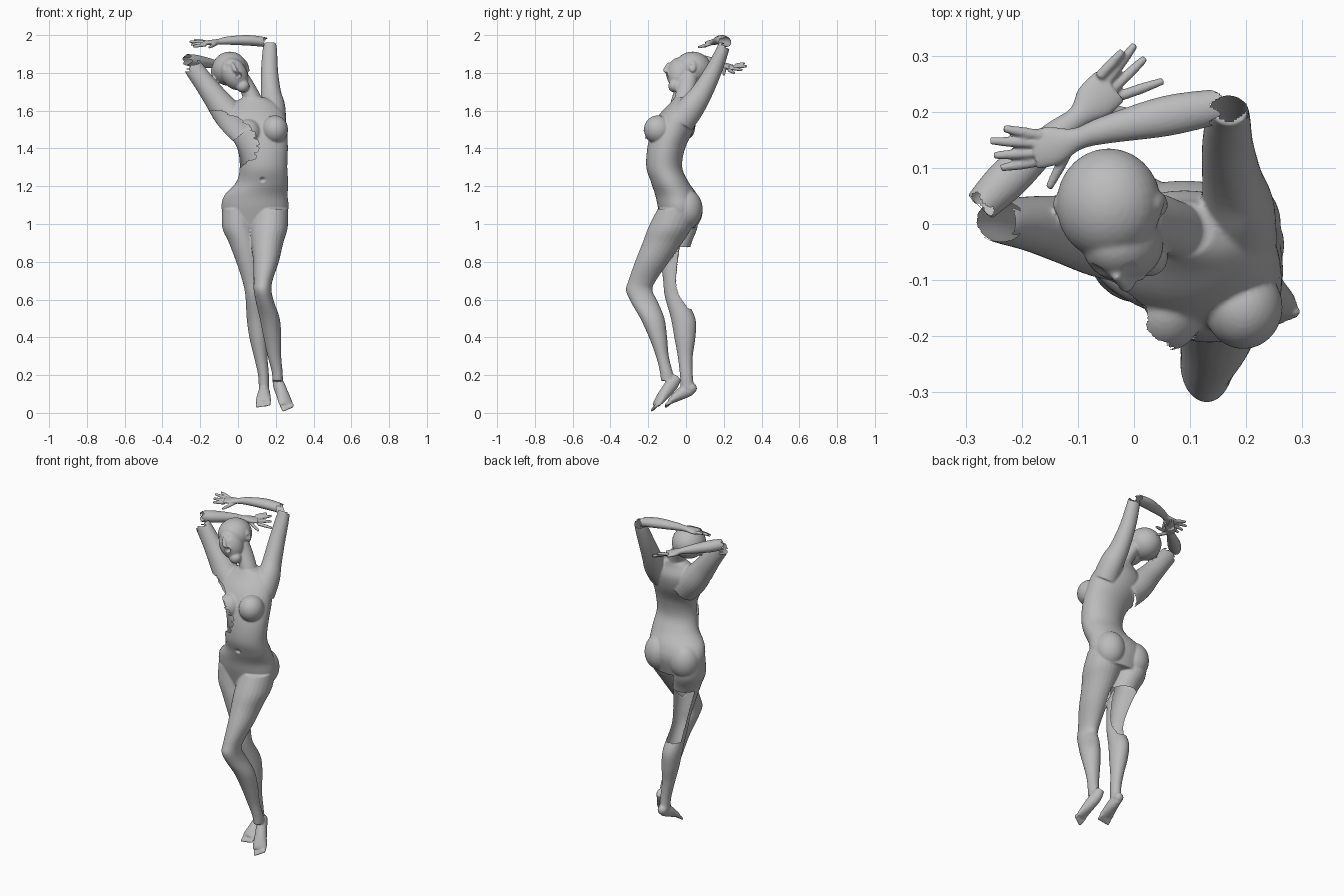
import bpy, bmesh, math
from mathutils import Vector, Matrix

mat = bpy.data.materials.new("matte grey")
mat.diffuse_color = (0.5, 0.5, 0.5, 1)


def tube(bm, pts, flat=False, seg=24, steps=5):
    """Closed limb through (x, y, z, half width, half depth) stations."""
    P = [Vector(p) for p in pts]
    path = []
    for i in range(len(P) - 1):
        a, b, c, d = P[max(i - 1, 0)], P[i], P[i + 1], P[min(i + 2, len(P) - 1)]
        for k in range(steps):
            t = k / steps
            path.append(0.5 * (2 * b + (c - a) * t + (2 * a - 5 * b + 4 * c - d) * t * t
                               + (3 * b - a - 3 * c + d) * t ** 3))
    path.append(P[-1])
    rings = []
    for i, p in enumerate(path):
        u, v = Vector((1, 0, 0)), Vector((0, 1, 0))
        if not flat:
            t = (path[min(i + 1, len(path) - 1)] - path[max(i - 1, 0)]).to_3d().normalized()
            u = t.cross(Vector((0, 0, 1))).normalized()
            v = u.cross(t)
        rings.append([bm.verts.new(p.to_3d() + u * p[3] * math.cos(2 * math.pi * k / seg)
                                   + v * p[4] * math.sin(2 * math.pi * k / seg)) for k in range(seg)])
    for r, s in zip(rings, rings[1:]):
        for k in range(seg):
            bm.faces.new((r[k], r[(k + 1) % seg], s[(k + 1) % seg], s[k]))
    bm.faces.new(rings[0][::-1])
    bm.faces.new(rings[-1])


def blob(bm, c, r, tilt=0, axis='Y'):
    m = Matrix.Translation(c) @ Matrix.Rotation(tilt, 4, axis) @ Matrix.Diagonal((*r, 1))
    bmesh.ops.create_uvsphere(bm, u_segments=28, v_segments=18, radius=1, matrix=m)


def digits(bm, roots, tips, r):
    for a, b in zip(roots, tips):
        m = [(p + q) / 2 for p, q in zip(a, b)]
        tube(bm, [(*a, r, r), (*m, r, r), (*b, r * .7, r * .7)], seg=10, steps=3)


def skin(bm, name, voxel, smooth):
    """Fuse the overlapping parts into one smooth skin."""
    bmesh.ops.recalc_face_normals(bm, faces=bm.faces)
    me = bpy.data.meshes.new(name)
    bm.to_mesh(me)
    bm.free()
    ob = bpy.data.objects.new(name, me)
    bpy.context.collection.objects.link(ob)
    mod = ob.modifiers.new("fuse", 'REMESH')
    mod.mode, mod.voxel_size = 'VOXEL', voxel
    mod = ob.modifiers.new("soften", 'SMOOTH')
    mod.factor, mod.iterations = 0.5, smooth
    bpy.context.view_layer.update()
    dg = bpy.context.evaluated_depsgraph_get()
    new = bpy.data.meshes.new_from_object(ob.evaluated_get(dg))
    ob.modifiers.clear()
    ob.data = new
    new.materials.clear()
    new.materials.append(mat)
    return ob


def edit(ob, dents=(), torn=lambda c, n: False):
    """Press small dents into the skin and remove the torn areas."""
    bm = bmesh.new()
    bm.from_mesh(ob.data)
    for c, r, push in dents:
        c, push = Vector(c), Vector(push)
        for v in bm.verts:
            d = (v.co - c).length
            if d < r:
                v.co += push * (1 - (d / r) ** 2)
    bm.normal_update()
    dead = [f for f in bm.faces if torn(f.calc_center_median(), f.normal)]
    bmesh.ops.delete(bm, geom=dead, context='FACES')
    for f in bm.faces:
        f.smooth = True
    bm.to_mesh(ob.data)
    bm.free()


def lerp(x, table):
    for (a, p), (b, q) in zip(table, table[1:]):
        if a <= x <= b:
            return p + (q - p) * (x - a) / (b - a)
    return None


body = bmesh.new()
# torso, hips to collar
tube(body, [(.09, -.035, .98, .15, .085), (.09, -.035, 1.08, .177, .112), (.095, -.05, 1.15, .168, .112),
            (.128, -.085, 1.22, .138, .1), (.135, -.115, 1.3, .126, .095), (.13, -.105, 1.4, .134, .1),
            (.1, -.07, 1.5, .16, .112), (.09, -.04, 1.58, .155, .1), (.09, -.02, 1.64, .11, .065),
            (.085, -.01, 1.67, .06, .05)], flat=True, seg=40)
# bust and buttocks
blob(body, (.195, -.148, 1.5), (.07, .075, .075))
blob(body, (.055, -.148, 1.48), (.07, .08, .075))
blob(body, (.005, .0, 1.07), (.087, .088, .105))
blob(body, (.175, .0, 1.08), (.087, .088, .105))
# forward bent leg
tube(body, [(.175, -.045, 1.08, .09, .105), (.165, -.085, .98, .098, .115), (.155, -.125, .9, .085, .105),
            (.148, -.18, .8, .068, .09), (.133, -.232, .7, .05, .073), (.13, -.248, .65, .047, .07),
            (.142, -.222, .59, .048, .072), (.168, -.178, .5, .053, .064), (.182, -.148, .4, .047, .048),
            (.193, -.125, .3, .036, .034), (.207, -.105, .22, .029, .034), (.21, -.095, .17, .028, .038)], flat=True)
# rear straight leg
tube(body, [(0, -.03, 1.08, .085, .1), (.005, -.04, .98, .088, .1), (.03, -.055, .9, .078, .085),
            (.055, -.065, .8, .065, .068), (.075, -.068, .7, .052, .053), (.085, -.06, .62, .046, .053),
            (.098, -.015, .5, .052, .065), (.108, -.006, .4, .048, .056), (.12, -.004, .3, .036, .04),
            (.135, .002, .2, .029, .034), (.138, .008, .13, .028, .036)], flat=True)
# feet with toes
tube(body, [(.205, -.045, .19, .022, .025), (.215, -.075, .15, .03, .035), (.235, -.115, .1, .034, .03),
            (.25, -.145, .06, .04, .02), (.256, -.158, .04, .038, .013)])
digits(body, [(.228 + .015 * i, -.152, .046) for i in range(5)],
       [(.243 + .0105 * i, -.185 + .005 * i, .008 + .005 * i) for i in range(5)], .009)
blob(body, (.138, .028, .13), (.028, .03, .03))
tube(body, [(.138, .03, .12, .022, .026), (.138, -.01, .11, .031, .034), (.136, -.05, .085, .037, .026),
            (.134, -.078, .065, .042, .017), (.133, -.088, .056, .038, .012)])
digits(body, [(.105 + .015 * i, -.078, .058) for i in range(5)],
       [(.101 + .016 * i, -.112, .029 + .003 * i) for i in range(5)], .009)
# upper arms
tube(body, [(.185, -.03, 1.54, .07, .075), (.185, .03, 1.62, .065, .07), (.175, .08, 1.69, .054, .058),
            (.167, .14, 1.8, .046, .046), (.168, .185, 1.9, .04, .036), (.17, .205, 1.955, .034, .03)])
tube(body, [(.03, -.035, 1.5, .08, .085), (-.05, -.02, 1.58, .078, .08), (-.12, -.01, 1.67, .062, .065),
            (-.18, 0, 1.75, .05, .055), (-.235, .005, 1.825, .04, .05), (-.25, .006, 1.845, .035, .045)])
# neck and head
tube(body, [(.095, -.02, 1.59, .06, .055), (.075, -.01, 1.67, .05, .05), (.04, .005, 1.74, .047, .05),
            (0, .015, 1.8, .05, .05)], flat=True)
blob(body, (-.045, .035, 1.822), (.094, .1, .09), -.35)
blob(body, (-.02, -.035, 1.795), (.068, .068, .09), -.45)
blob(body, (.025, -.06, 1.73), (.036, .034, .033), -.4)
tube(body, [(-.035, -.09, 1.85, .008, .01), (-.022, -.103, 1.828, .01, .012), (-.014, -.108, 1.813, .015, .012),
            (-.01, -.1, 1.805, .013, .008)], seg=12)
blob(body, (-.004, -.094, 1.79), (.024, .013, .022), -.4)
# ears
for x, z in ((.046, 1.835), (-.13, 1.795)):
    blob(body, (x, .035, z), (.011, .02, .034), -.3)

figure = skin(body, "body", .005, 5)

chest_edge = [(1.3, 0), (1.35, .09), (1.42, .11), (1.5, .075), (1.55, .02), (1.6, -.09)]


def body_torn(c, n):
    jag = .008 * math.sin(c.z * 150) + .005 * math.sin(c.z * 310)
    edge = lerp(c.z, chest_edge)
    if edge is not None and n.y < -.05 and c.x < edge + jag:
        return True
    # rear leg, back of thigh and knee
    if .56 < c.z + jag < .88 and n.y > .3 and c.x < .125 and c.y > -.085:
        return True
    # open elbows
    return (c - Vector((.17, .21, 1.97))).length < .04 + jag or \
           (c - Vector((-.265, .005, 1.865))).length < .055 + jag


edit(figure, [((.002, -.106, 1.787), .017, (.004, .026, 0)),       # open mouth
              ((-.003, -.088, 1.86), .02, (0, .007, 0)),            # eye sockets
              ((-.066, -.088, 1.835), .02, (0, .007, 0)),
              ((.048, .028, 1.835), .014, (-.007, 0, 0)),           # ear hollow
              ((.13, -.19, 1.235), .016, (0, .012, 0))],            # navel
     body_torn)

# left forearm and hand, crossing above the head
bm = bmesh.new()
tube(bm, [(.165, .212, 1.96, .03, .025), (.06, .193, 1.972, .036, .028), (-.05, .168, 1.971, .025, .022),
          (-.1, .152, 1.965, .02, .016), (-.14, .14, 1.961, .034, .014), (-.178, .133, 1.958, .036, .012)])
digits(bm, [(-.168, .158, 1.963), (-.175, .144, 1.962), (-.173, .127, 1.957), (-.168, .112, 1.95), (-.115, .135, 1.955)],
       [(-.232, .17, 1.975), (-.256, .148, 1.966), (-.25, .122, 1.95), (-.237, .1, 1.94), (-.152, .064, 1.935)], .0095)
arm = skin(bm, "left_forearm", .0035, 3)
edit(arm, torn=lambda c, n: c.x > .145 + .01 * math.sin(c.y * 200))

# right forearm and hand, reaching behind the head
bm = bmesh.new()
tube(bm, [(-.275, .03, 1.87, .03, .03), (-.22, .085, 1.862, .037, .033), (-.14, .158, 1.85, .026, .024),
          (-.1, .19, 1.842, .021, .017), (-.072, .218, 1.835, .036, .015), (-.042, .246, 1.828, .037, .013)])
digits(bm, [(-.062, .262, 1.84), (-.048, .254, 1.832), (-.035, .243, 1.825), (-.025, .228, 1.815), (-.075, .205, 1.83)],
       [(-.02, .308, 1.85), (.002, .32, 1.835), (.02, .296, 1.815), (.052, .255, 1.8), (.0, .2, 1.79)], .0095)
arm = skin(bm, "right_forearm", .0035, 3)
edit(arm, torn=lambda c, n: c.x + c.y < -.235 + .012 * math.sin(c.z * 200))
